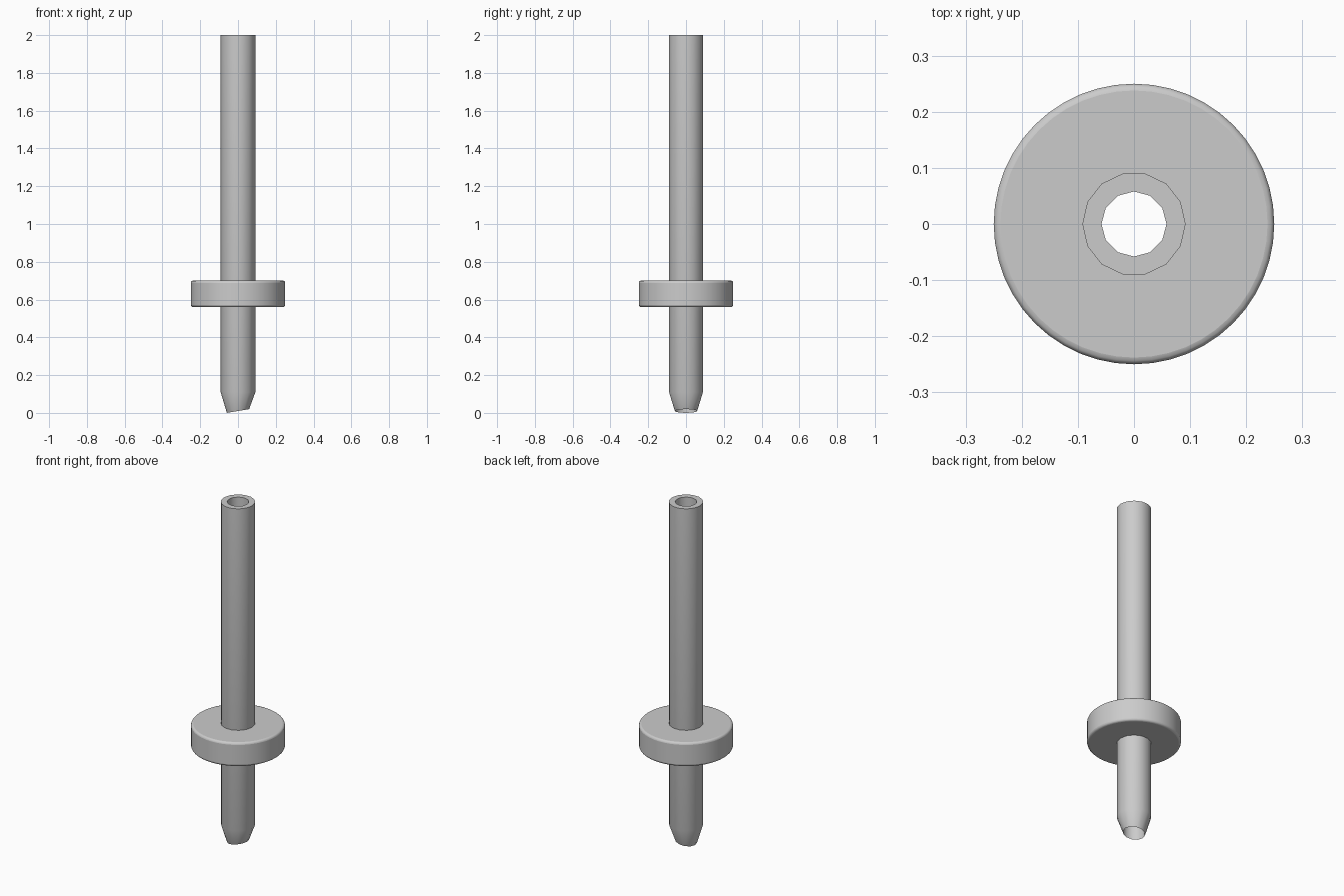
import bpy, bmesh, math

if "Cube" in bpy.data.objects:
    bpy.data.objects.remove(bpy.data.objects["Cube"])

grey = bpy.data.materials.new("light_grey")
grey.use_nodes = True
grey.diffuse_color = (0.6, 0.6, 0.6, 1)
grey.node_tree.nodes["Principled BSDF"].inputs["Base Color"].default_value = (0.6, 0.6, 0.6, 1)


def ring(bm, sides, radius, z, slope=0.0):
    """Loop of vertices around z, optionally tilted along x."""
    verts = []
    for i in range(sides):
        a = math.tau * i / sides
        x, y = radius * math.cos(a), radius * math.sin(a)
        verts.append(bm.verts.new((x, y, z + slope * x)))
    return verts


def zip_rings(bm, a, b):
    """Join two rings, which may have different numbers of sides."""
    na, nb, i, j = len(a), len(b), 0, 0
    while i < na or j < nb:
        # compare the angles of the next vertices as integers
        ta, tb = (i + 1) * nb, (j + 1) * na
        corners = [a[i % na]]
        step_a, step_b = ta <= tb, tb <= ta
        if step_a:
            corners.append(a[(i + 1) % na])
        if step_b:
            corners.append(b[(j + 1) % nb])
        corners.append(b[j % nb])
        bm.faces.new(corners)
        i += step_a
        j += step_b


def build(name, sections, bevel=0.0):
    """Closed hollow turned part from a cycle of ring sections."""
    bm = bmesh.new()
    rings = [ring(bm, *s) for s in sections]
    for k, r in enumerate(rings):
        zip_rings(bm, r, rings[(k + 1) % len(rings)])
    bmesh.ops.recalc_face_normals(bm, faces=bm.faces)
    mesh = bpy.data.meshes.new(name)
    bm.to_mesh(mesh)
    bm.free()
    mesh.materials.append(grey)
    obj = bpy.data.objects.new(name, mesh)
    bpy.context.collection.objects.link(obj)
    if bevel:
        mod = obj.modifiers.new("rounded_edges", "BEVEL")
        mod.width = bevel
        mod.segments = 3
        mod.limit_method = "ANGLE"
    bpy.ops.object.select_all(action="DESELECT")
    obj.select_set(True)
    bpy.context.view_layer.objects.active = obj
    bpy.ops.object.shade_smooth_by_angle(angle=math.radians(31))
    return obj


# hollow tube tapering to a thin, slanted tip
build("tube", [
    (14, 0.092, 2.0),
    (14, 0.092, 0.11),
    (12, 0.059, 0.01, 0.17),
    (12, 0.058, 2.0),
])

# wide collar around the tube, with softly rounded rims
build("collar", [
    (48, 0.25, 0.70),
    (48, 0.25, 0.56),
    (48, 0.075, 0.56),
    (48, 0.075, 0.70),
], bevel=0.012)
